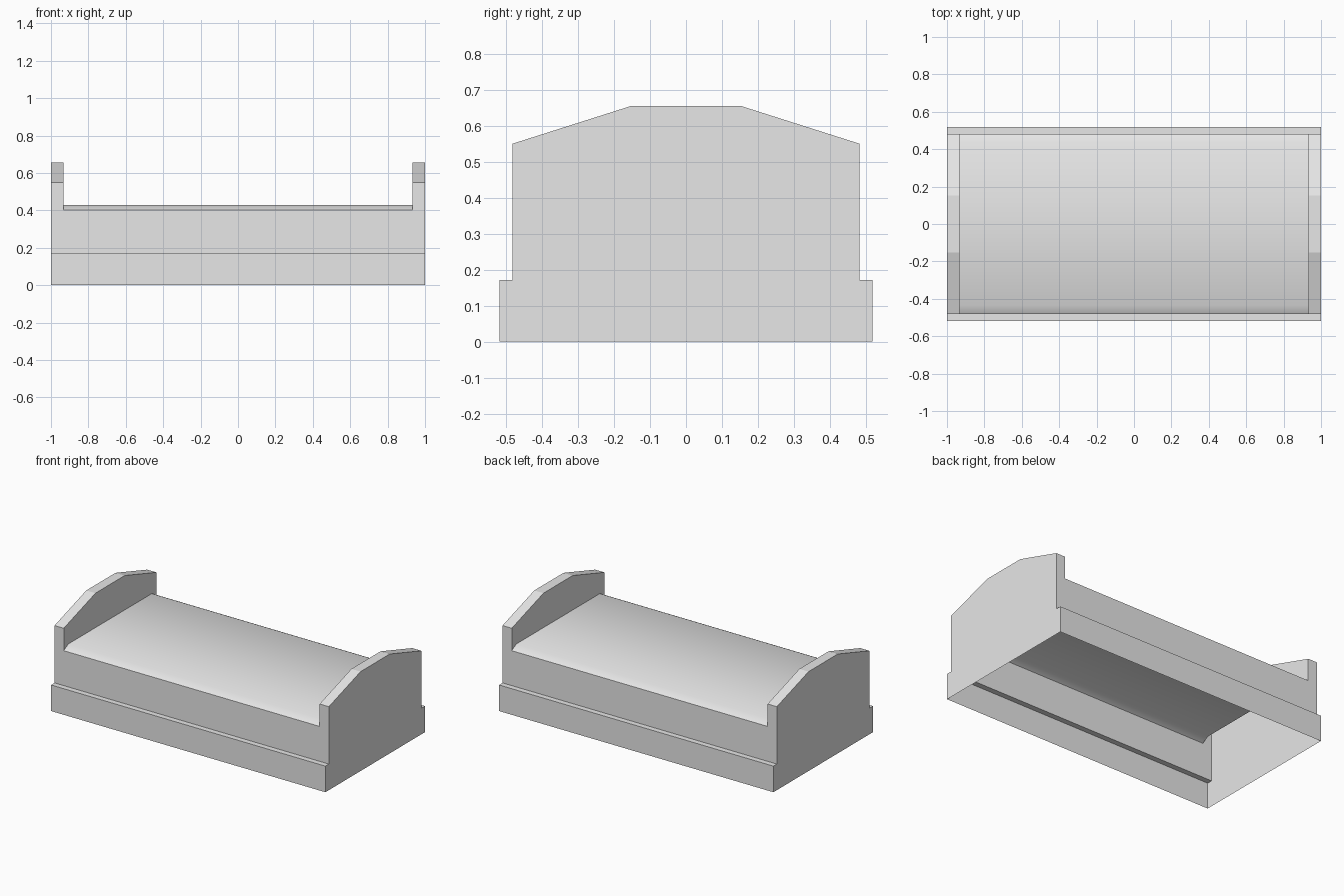
import bpy
import bmesh

cube = bpy.data.objects.get("Cube")
if cube:
    bpy.data.objects.remove(cube, do_unlink=True)

# One plain colour for the whole bed
grey = bpy.data.materials.new("light_grey")
grey.use_nodes = True
grey.diffuse_color = (0.8, 0.8, 0.8, 1)
grey.node_tree.nodes["Principled BSDF"].inputs["Base Color"].default_value = grey.diffuse_color

HALF = 1.0       # half length of the bed
INNER = 0.933    # inner face of the end boards


def strip(bm, profile, x0, x1):
    """Sweep an open (y, z) profile along x as a thin sheet."""
    rows = [[bm.verts.new((x, y, z)) for y, z in profile] for x in (x0, x1)]
    for i in range(len(profile) - 1):
        bm.faces.new((rows[0][i], rows[1][i], rows[1][i + 1], rows[0][i + 1]))


def panel(bm, outline, x, facing):
    """Fill a (y, z) outline, listed clockwise as seen from +x."""
    points = outline[::-1] if facing > 0 else outline
    bm.faces.new([bm.verts.new((x, y, z)) for y, z in points])


def finish(bm, name, smooth=False):
    bmesh.ops.remove_doubles(bm, verts=bm.verts[:], dist=0.0005)
    mesh = bpy.data.meshes.new(name)
    bm.to_mesh(mesh)
    bm.free()
    mesh.materials.append(grey)
    for face in mesh.polygons:
        face.use_smooth = smooth
    obj = bpy.data.objects.new(name, mesh)
    bpy.context.collection.objects.link(obj)


def mirrored(half):
    """Complete a profile with its mirror image across y = 0."""
    return half + [(-y, z) for y, z in reversed(half)]


skirt = [(-0.518, 0), (-0.518, 0.172), (-0.482, 0.172)]
rail = skirt + [(-0.482, 0.402)]
top = mirrored([(-0.482, 0.402), (-0.435, 0.428)])
arch = mirrored([(-0.482, 0.55), (-0.152, 0.655)])
rim = [rail[-1]] + arch + [(0.482, 0.402)]

# Side rails with the stepped skirt
for name, side in (("front_rail", -1), ("back_rail", 1)):
    bm = bmesh.new()
    path = rail if side < 0 else [(-y, z) for y, z in reversed(rail)]
    strip(bm, path, -HALF, HALF)
    finish(bm, name)

# Mattress top with softly shaded bevelled edges
bm = bmesh.new()
strip(bm, top, -INNER, INNER)
finish(bm, "mattress", smooth=True)

# Arched end boards, hollow underneath
for name, side in (("left_end_board", 1), ("right_end_board", -1)):
    bm = bmesh.new()
    strip(bm, rim, *sorted((side * INNER, side * HALF)))
    outer = skirt + arch + [(-y, z) for y, z in reversed(skirt)]
    panel(bm, outer, side * HALF, side)
    panel(bm, rim + top[::-1][1:-1], side * INNER, -side)
    finish(bm, name)
